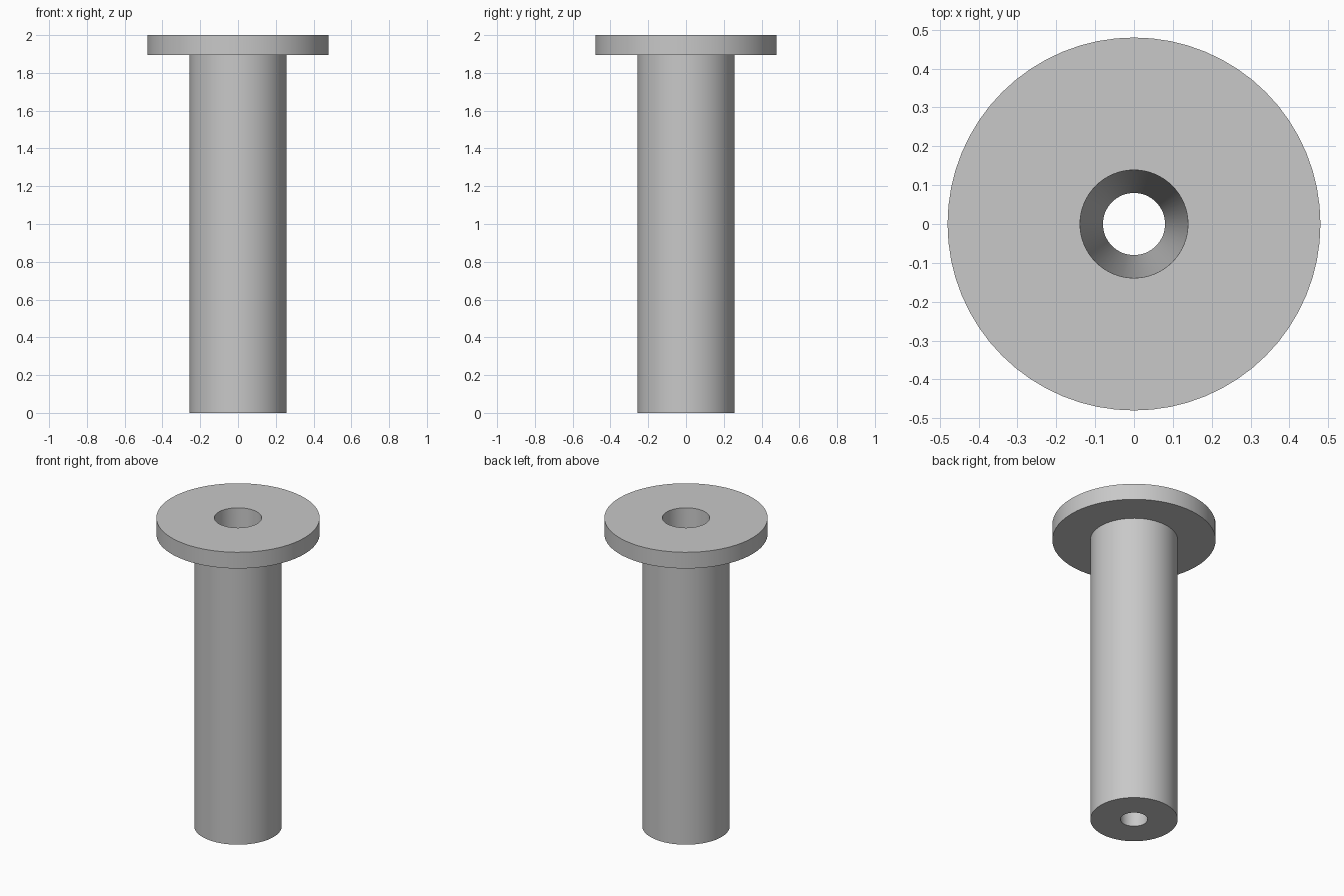
import bpy
import bmesh
import math
from mathutils import Matrix

cube = bpy.data.objects.get("Cube")
if cube:
    bpy.data.objects.remove(cube, do_unlink=True)

SEGMENTS = 64

# Plain grey finish
grey = bpy.data.materials.new("light_grey")
grey.use_nodes = True
colour = (0.58, 0.58, 0.58, 1)
grey.diffuse_color = colour
grey.node_tree.nodes["Principled BSDF"].inputs["Base Color"].default_value = colour


def lathe(name, profile):
    """Revolve a closed (radius, height) profile about the z axis."""
    bm = bmesh.new()
    rings = []
    for radius, z in profile:
        circle = bmesh.ops.create_circle(bm, segments=SEGMENTS, radius=radius,
                                         matrix=Matrix.Translation((0, 0, z)))
        rings.append(circle["verts"])
    for a, b in zip(rings, rings[1:] + rings[:1]):
        for i in range(SEGMENTS):
            j = (i + 1) % SEGMENTS
            bm.faces.new((a[i], a[j], b[j], b[i]))
    bmesh.ops.recalc_face_normals(bm, faces=bm.faces)
    mesh = bpy.data.meshes.new(name)
    bm.to_mesh(mesh)
    bm.free()
    mesh.materials.append(grey)
    obj = bpy.data.objects.new(name, mesh)
    bpy.context.collection.objects.link(obj)
    bpy.ops.object.select_all(action="DESELECT")
    obj.select_set(True)
    bpy.context.view_layer.objects.active = obj
    bpy.ops.object.shade_smooth_by_angle(angle=math.radians(30))
    return obj


# Shaft, flange and tapered through hole in one closed outline
lathe("flanged_sleeve", [
    (0.08, 0), (0.257, 0),
    (0.257, 1.895), (0.48, 1.895),
    (0.48, 2), (0.139, 2),
])
